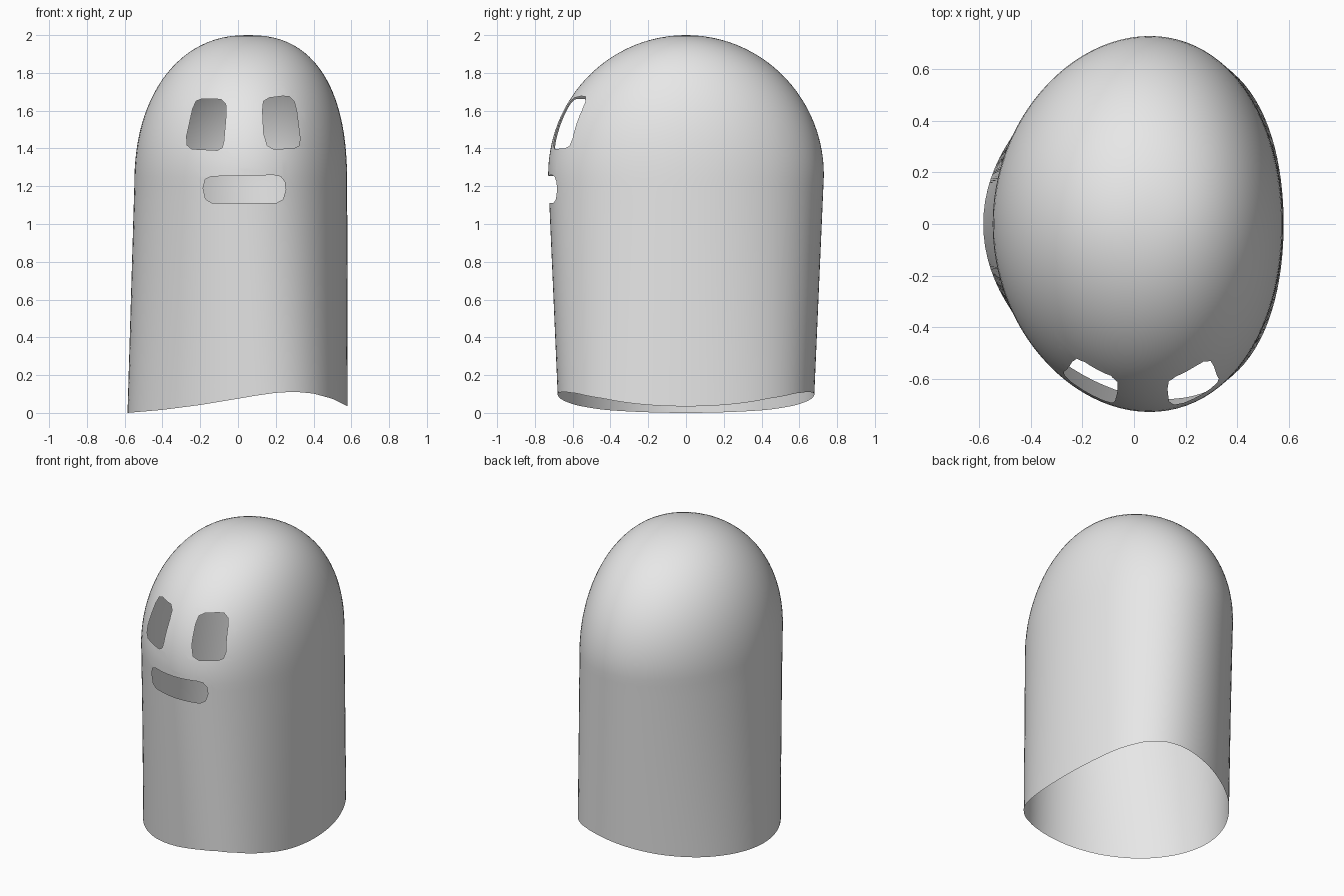
import bpy, bmesh, math

if "Cube" in bpy.data.objects:
    bpy.data.objects.remove(bpy.data.objects["Cube"])

SEG, WALL, DOME = 96, 14, 26
SPRING = 1.2            # height where the dome begins

HEM = [(-0.6, 0.0), (-0.585, 0.0), (-0.4, 0.016), (-0.2, 0.042), (0, 0.075), (0.1, 0.092),
       (0.2, 0.106), (0.3, 0.112), (0.4, 0.103), (0.5, 0.075), (0.6, 0.025)]


def lerp(a, b, t):
    return a + (b - a) * t


def hem_height(x):
    for (x0, z0), (x1, z1) in zip(HEM, HEM[1:]):
        if x <= x1:
            return lerp(z0, z1, (x - x0) / (x1 - x0))
    return HEM[-1][1]


def section(z):
    """Centre x, half width, half depth and egg skew of the section at height z."""
    if z <= SPRING:
        t = z / SPRING
        left, right = lerp(-0.585, -0.549, t), lerp(0.581, 0.578, t)
        cx, hx = (left + right) / 2, (right - left) / 2
        skew = lerp(0.13, 0.05, t)
    else:
        t = min(1, (z - SPRING) / (2 - SPRING))
        cx, hx = 0.0145 + 0.04 * t * t, 0.5635 * (1 - t ** 2.3) ** (1 / 2.3)
        skew = 0.05 * (1 - t)
    if z <= 1.26:
        hy = lerp(0.675, 0.73, z / 1.26)
    else:
        hy = 0.73 * math.sqrt(max(0, 1 - ((z - 1.26) / 0.74) ** 2))
    return cx, hx, hy, skew


def point(z, a):
    cx, hx, hy, skew = section(z)
    return cx + hx * math.cos(a) + skew * math.sin(a) ** 2, hy * math.sin(a), z


# Draped shell: open at the wavy hem, closed by a dome
bm = bmesh.new()
angles = [2 * math.pi * i / SEG for i in range(SEG)]
rings = []
for r in range(WALL):
    row = []
    for a in angles:
        base = hem_height(point(0.05, a)[0])
        row.append(bm.verts.new(point(lerp(base, SPRING, r / WALL), a)))
    rings.append(row)
for r in range(DOME):
    z = SPRING + (2 - SPRING) * math.sin(math.pi / 2 * r / DOME)
    rings.append([bm.verts.new(point(z, a)) for a in angles])
top = bm.verts.new((0.0545, 0, 2))
for low, up in zip(rings, rings[1:]):
    for i in range(SEG):
        j = (i + 1) % SEG
        bm.faces.new((low[i], low[j], up[j], up[i]))
for i in range(SEG):
    bm.faces.new((rings[-1][i], rings[-1][(i + 1) % SEG], top))


# Openings: clip the front faces to a convex outline (x, z) and delete them
def cut_hole(outline):
    xs, zs = [p[0] for p in outline], [p[1] for p in outline]
    planes = []

    def inside_faces():
        found = []
        for f in bm.faces:
            c = f.calc_center_median()
            if c.y > -0.2:
                continue
            fx, fz = [v.co.x for v in f.verts], [v.co.z for v in f.verts]
            if max(fx) < min(xs) or min(fx) > max(xs) or max(fz) < min(zs) or min(fz) > max(zs):
                continue
            if all((c.x - x) * nx + (c.z - z) * nz < 0 for x, z, nx, nz in planes):
                found.append(f)
        return found

    for (x0, z0), (x1, z1) in zip(outline, outline[1:] + outline[:1]):
        faces = inside_faces()
        geom = set(faces)
        for f in faces:
            geom.update(f.edges)
            geom.update(f.verts)
        nx, nz = z1 - z0, x0 - x1          # outward for a counter-clockwise outline
        bmesh.ops.bisect_plane(bm, geom=list(geom), dist=1e-6,
                               plane_co=(x0, 0, z0), plane_no=(nx, 0, nz))
        planes.append((x0, z0, nx, nz))
    bmesh.ops.delete(bm, geom=inside_faces(), context='FACES')


# Left eye, right eye, mouth (counter-clockwise seen from the front)
cut_hole([(-0.245, 1.397), (-0.11, 1.39), (-0.083, 1.405), (-0.075, 1.44), (-0.063, 1.58),
          (-0.065, 1.635), (-0.09, 1.66), (-0.19, 1.663), (-0.222, 1.65), (-0.24, 1.61),
          (-0.272, 1.465), (-0.27, 1.418)])
cut_hole([(0.19, 1.396), (0.295, 1.401), (0.322, 1.413), (0.329, 1.45), (0.31, 1.6),
          (0.297, 1.65), (0.27, 1.675), (0.235, 1.677), (0.165, 1.668), (0.135, 1.65),
          (0.13, 1.6), (0.136, 1.48), (0.155, 1.415)])
cut_hole([(-0.14, 1.112), (0.205, 1.112), (0.238, 1.13), (0.253, 1.18), (0.247, 1.225),
          (0.225, 1.252), (0.19, 1.259), (-0.14, 1.252), (-0.173, 1.237), (-0.185, 1.19),
          (-0.172, 1.132)])

for f in bm.faces:
    f.smooth = True
mesh = bpy.data.meshes.new("draped_shell")
bm.to_mesh(mesh)
bm.free()

grey = bpy.data.materials.new("pale grey")
grey.diffuse_color = (0.8, 0.8, 0.8, 1)
grey.use_nodes = True
grey.node_tree.nodes["Principled BSDF"].inputs["Base Color"].default_value = grey.diffuse_color
mesh.materials.append(grey)
shell = bpy.data.objects.new("draped_shell", mesh)
bpy.context.collection.objects.link(shell)
